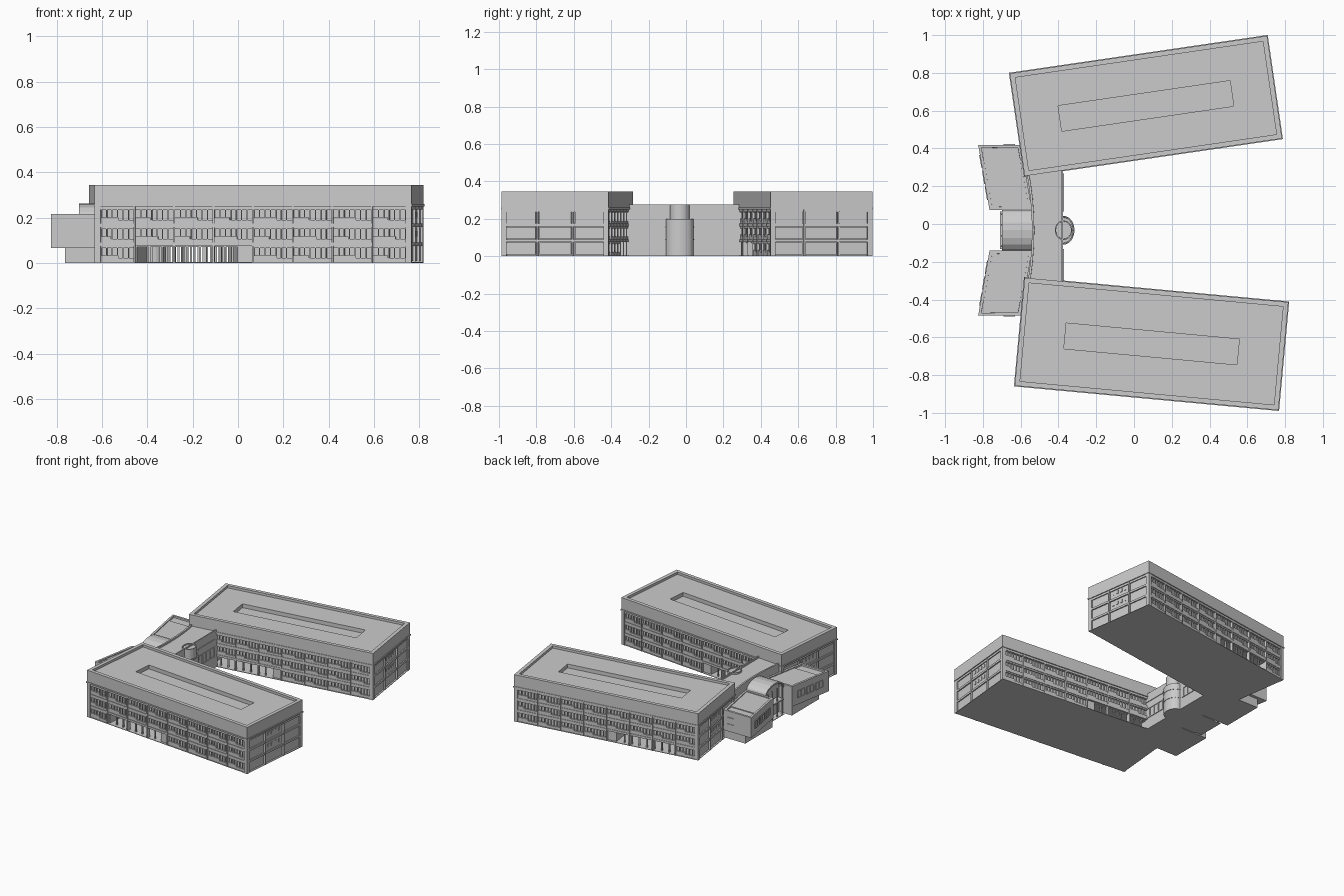
import bpy, bmesh, math
from mathutils import Matrix, Vector

if "Cube" in bpy.data.objects:
    bpy.data.objects.remove(bpy.data.objects["Cube"])


def finish(name, bm):
    bmesh.ops.recalc_face_normals(bm, faces=bm.faces)
    me = bpy.data.meshes.new(name)
    bm.to_mesh(me)
    bm.free()
    ob = bpy.data.objects.new(name, me)
    bpy.context.collection.objects.link(ob)
    return ob


def bar(bm, M, x0, x1, y0, y1, z0, z1):
    T = Matrix.Translation(((x0 + x1) / 2, (y0 + y1) / 2, (z0 + z1) / 2))
    S = Matrix.Diagonal((x1 - x0, y1 - y0, z1 - z0, 1))
    bmesh.ops.create_cube(bm, size=1, matrix=M @ T @ S)


def ring(bm, M, ox, oy, ix, iy, z0, z1):
    # rectangular frame with a hole
    sg = [(-1, -1), (1, -1), (1, 1), (-1, 1)]
    loops = [[bm.verts.new(M @ Vector((a * hx, b * hy, z))) for a, b in sg]
             for hx, hy, z in ((ox, oy, z0), (ox, oy, z1), (ix, iy, z1), (ix, iy, z0))]
    for k in range(4):
        A, B = loops[k], loops[(k + 1) % 4]
        for i in range(4):
            j = (i + 1) % 4
            bm.faces.new((A[i], A[j], B[j], B[i]))


def prism(name, pts, z0, z1, rim=0, sink=0.015):
    bm = bmesh.new()
    base = bm.faces.new([bm.verts.new((x, y, z0)) for x, y in pts])
    ext = bmesh.ops.extrude_face_region(bm, geom=[base], use_keep_orig=True)
    vs = [g for g in ext['geom'] if isinstance(g, bmesh.types.BMVert)]
    bmesh.ops.translate(bm, verts=vs, vec=(0, 0, z1 - z0))
    top = [g for g in ext['geom'] if isinstance(g, bmesh.types.BMFace)]
    bmesh.ops.recalc_face_normals(bm, faces=bm.faces)
    if rim:
        bmesh.ops.inset_region(bm, faces=top, thickness=rim)
        bmesh.ops.inset_region(bm, faces=top, thickness=0.0005, depth=-sink)
    return finish(name, bm)


FLOORS = (0.0, 0.083, 0.167)
P0, P1 = -0.516, -0.07      # open ground-floor passage, along the wing
I4 = Matrix.Identity(4)


def facade(bm, F, half, bays, flip, is_long):
    # piers, floor bands, spandrels and mullions; outward is -y of F
    step = 2 * half / bays
    for i in range(bays + 1):
        u = -half + i * step
        w = 0.012 if i in (0, bays) else 0.004
        u = max(-half + w, min(half - w, u))
        bar(bm, F, u - w, u + w, 0.004, 0.03, 0, 0.25)
    for zf in FLOORS[1:] + (0.243,):
        bar(bm, F, -half + 0.01, half - 0.01, 0.007, 0.03, zf - 0.008, zf + 0.007)
    for i in range(bays):
        a = -half + i * step + 0.004
        b = a + step - 0.008
        mid = (a + b) / 2 * (-1 if flip else 1)
        for k, zf in enumerate(FLOORS):
            if is_long and k == 0 and P0 < mid < P1:
                continue
            if is_long:
                # stepped spandrel: one half high, one half low
                m = a + (b - a) * (0.4 if (i + k) % 2 else 0.6)
                bar(bm, F, a, m, 0.011, 0.03, zf, zf + 0.034)
                bar(bm, F, m, b, 0.011, 0.03, zf, zf + 0.022)
                bar(bm, F, a, b, 0.011, 0.03, zf + 0.066, zf + 0.078)
                for q in range(1, 7):
                    u = a + (b - a) * q / 7
                    bar(bm, F, u - 0.002, u + 0.002, 0.013, 0.03, zf + 0.02, zf + 0.07)
            else:
                bar(bm, F, a + 0.006, b - 0.006, 0.014, 0.03, zf + 0.008, zf + 0.074)
                if i == 1 and k:
                    for q in range(1, 5):
                        u = a + (b - a) * q / 5
                        bar(bm, F, u - 0.008, u + 0.008, 0.010, 0.03, zf + 0.034, zf + 0.058)


def wing(name, cx, cy, deg, L, W):
    M = Matrix.Translation((cx, cy, 0)) @ Matrix.Rotation(math.radians(deg), 4, 'Z')
    hx, hy = L / 2, W / 2
    ex, ey = hx - 0.022, hy - 0.022
    # wall core with open passage
    bm = bmesh.new()
    bar(bm, M, -ex, ex, -ey, ey, 0.07, 0.25)
    bar(bm, M, -ex, P0, -ey, ey, 0, 0.07)
    bar(bm, M, P1, ex, -ey, ey, 0, 0.07)
    bar(bm, M, -hx + 0.006, hx - 0.006, -hy + 0.006, hy - 0.006, 0, 0.004)
    finish(name + "_core", bm)
    # facades on all four sides
    bm = bmesh.new()
    for k in range(4):
        is_long = k % 2 == 0
        h, d = (hx, hy) if is_long else (hy, hx)
        F = M @ Matrix.Rotation(k * math.pi / 2, 4, 'Z') @ Matrix.Translation((0, -d, 0))
        facade(bm, F, h - 0.004, 8 if is_long else 3, k == 2, is_long)
    finish(name + "_facades", bm)
    # passage columns
    bm = bmesh.new()
    for s in (-1, 1):
        for i in range(1, 8):
            u = P0 + (P1 - P0) * i / 8
            bar(bm, M, u - 0.004, u + 0.004, s * (hy - 0.03) - 0.005, s * (hy - 0.03) + 0.005, 0, 0.072)
    finish(name + "_columns", bm)
    # roof: eaves lip, parapet, sunken deck, central trough
    bm = bmesh.new()
    bar(bm, M, -hx, hx, -hy, hy, 0.25, 0.26)
    ring(bm, M, hx - 0.004, hy - 0.004, hx - 0.03, hy - 0.03, 0.258, 0.345)
    ring(bm, M, hx - 0.03, hy - 0.03, 0.46, 0.068, 0.258, 0.328)
    bar(bm, M, -0.46, 0.46, -0.068, 0.068, 0.258, 0.3)
    finish(name + "_roof", bm)


wing("north_wing", 0.063, 0.625, 8.3, 1.385, 0.557)
wing("south_wing", 0.093, -0.635, -5.3, 1.41, 0.582)

# linking corridor with a gently curved west side
YC = -0.033
west = [(-0.54 - 0.035 * (t / 4) ** 2, YC + 0.34 * t / 4) for t in range(4, -5, -1)]
prism("link_corridor", [(-0.375, YC - 0.33), (-0.375, YC + 0.33)] + west, 0, 0.275, 0.012, 0.012)

# corridor window frames on the courtyard side
bm = bmesh.new()
for s in (-1, 1):
    for z in (0.085, 0.155, 0.21):
        bar(bm, I4, -0.38, -0.37, YC + s * 0.2 - 0.1, YC + s * 0.2 + 0.1, z - 0.004, z + 0.004)
    for q in range(5):
        y = YC + s * (0.11 + q * 0.045)
        bar(bm, I4, -0.38, -0.37, y - 0.003, y + 0.003, 0.085, 0.155)
finish("corridor_window_frames", bm)

# courtyard stair tower: wide lower drum, narrow upper drum
for nm, rx, ry, z0, z1 in (("stair_tower_lower", 0.055, 0.073, 0, 0.2),
                           ("stair_tower_upper", 0.046, 0.052, 0.2, 0.275)):
    pts = [(-0.373 + rx * math.cos(a), YC + ry * math.sin(a))
           for a in (math.tau * i / 32 for i in range(32))]
    prism(nm, pts, z0, z1, 0.006, 0.008)
bm = bmesh.new()
for z in (0.09, 0.155):
    bmesh.ops.create_cone(bm, cap_ends=True, segments=32, radius1=1, radius2=1, depth=1,
                          matrix=Matrix.Translation((-0.373, YC, z)) @ Matrix.Diagonal((0.058, 0.076, 0.006, 1)))
finish("stair_tower_bands", bm)

# two splayed side rooms flanking the entrance, overhanging a smaller base
for side, s in (("north", 1), ("south", -1)):
    room = [(-0.765, YC + s * 0.108), (-0.825, YC + s * 0.452), (-0.60, YC + s * 0.452), (-0.54, YC + s * 0.108)]
    base = [(-0.762, YC + s * 0.112), (-0.762, YC + s * 0.43), (-0.58, YC + s * 0.43), (-0.54, YC + s * 0.112)]
    inner = [(-0.755, YC + s * 0.112), (-0.80, YC + s * 0.37), (-0.60, YC + s * 0.37), (-0.54, YC + s * 0.112)]
    prism(side + "_side_room_base", base, 0, 0.07)
    prism(side + "_side_room", room, 0.066, 0.215, 0.022, 0.012)
    prism(side + "_side_room_deck", inner, 0.1, 0.209)
    # windows on splayed west face and on end face
    bm = bmesh.new()
    a, b = Vector(room[0]), Vector(room[1])
    F = Matrix.Translation((*((a + b) / 2), 0)) @ Matrix.Rotation(math.atan2((b - a).y, (b - a).x), 4, 'Z')
    for i in range(-1, 2):
        u = i * 0.085
        for z in (0.115, 0.165):
            bar(bm, F, u - 0.033, u + 0.033, -0.004, 0.004, z - 0.003, z + 0.003)
        for q in (-0.033, 0, 0.033):
            bar(bm, F, u + q - 0.002, u + q + 0.002, -0.004, 0.004, 0.115, 0.165)
    ye = room[1][1]
    for z in (0.12, 0.168):
        bar(bm, I4, -0.69, -0.63, ye - 0.004, ye + 0.004, z - 0.002, z + 0.002)
    finish(side + "_side_room_windows", bm)

# entrance hall with an arched roof running along x
arc = [(YC + 0.108 * math.cos(a), 0.2 + 0.06 * math.sin(a)) for a in (math.pi * i / 8 for i in range(9))]
prof = [(YC - 0.108, 0), (YC + 0.108, 0)] + arc
bm = bmesh.new()
lo = [bm.verts.new((-0.66, y, z)) for y, z in prof]
hi = [bm.verts.new((-0.53, y, z)) for y, z in prof]
bm.faces.new(lo)
bm.faces.new(hi)
for i in range(len(prof)):
    j = (i + 1) % len(prof)
    bm.faces.new((lo[i], lo[j], hi[j], hi[i]))
# overhanging roof shell
shell = [[bm.verts.new((x, y, z + dz)) for y, z in arc] for x, dz in ((-0.7, 0.002), (-0.53, 0.002), (-0.53, -0.01), (-0.7, -0.01))]
for k in range(4):
    A, B = shell[k], shell[(k + 1) % 4]
    for i in range(8):
        bm.faces.new((A[i], A[i + 1], B[i + 1], B[i]))
finish("entrance_hall", bm)

# entrance posts and door frame
bm = bmesh.new()
for q in (-0.085, -0.03, 0.03, 0.085):
    bar(bm, I4, -0.705, -0.695, YC + q - 0.004, YC + q + 0.004, 0, 0.215)
bar(bm, I4, -0.71, -0.65, YC - 0.089, YC + 0.089, 0.11, 0.12)
bar(bm, I4, -0.71, -0.55, YC - 0.1, YC + 0.1, 0, 0.004)
finish("entrance_posts", bm)
